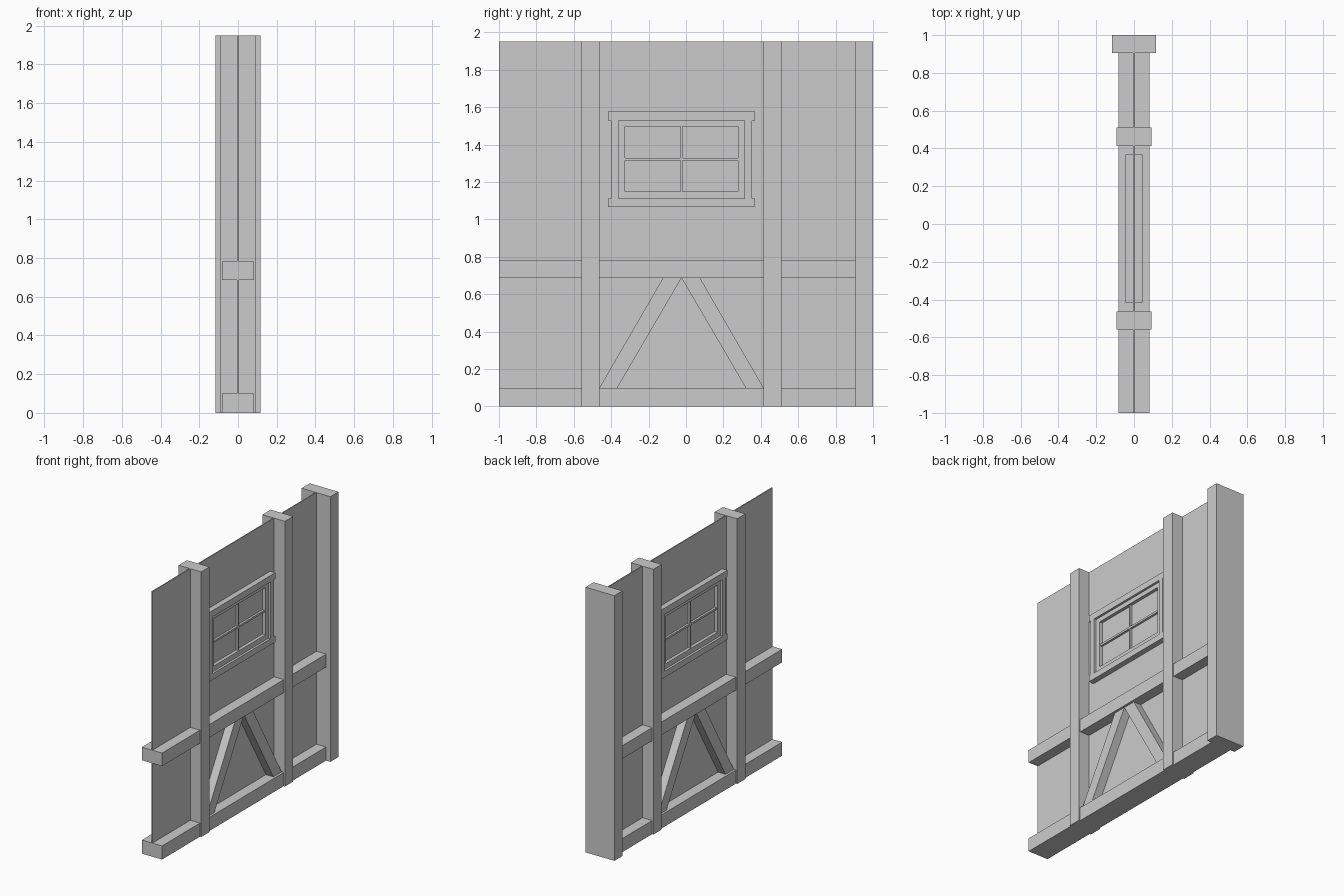
import bpy
import bmesh

if "Cube" in bpy.data.objects:
    bpy.data.objects.remove(bpy.data.objects["Cube"])

MID = -0.024  # centre line of the middle bay


def prism(name, outline, depth):
    """Extrude a (y, z) outline symmetrically about x = 0."""
    bm = bmesh.new()
    face = bm.faces.new([bm.verts.new((-depth, y, z)) for y, z in outline])
    ext = bmesh.ops.extrude_face_region(bm, geom=[face])
    moved = [g for g in ext["geom"] if isinstance(g, bmesh.types.BMVert)]
    bmesh.ops.translate(bm, verts=moved, vec=(2 * depth, 0, 0))
    bmesh.ops.recalc_face_normals(bm, faces=bm.faces)
    mesh = bpy.data.meshes.new(name)
    bm.to_mesh(mesh)
    bm.free()
    obj = bpy.data.objects.new(name, mesh)
    bpy.context.collection.objects.link(obj)
    return obj


def box(name, y0, y1, z0, z1, depth):
    return prism(name, [(y0, z0), (y1, z0), (y1, z1), (y0, z1)], depth)


def centred(name, half, z0, z1, depth):
    return box(name, MID - half, MID + half, z0, z1, depth)


# Thin plaster wall
box("wall_panel", -1, 1, 0, 1.95, 0.004)

# Upright timbers
box("corner_post", 0.906, 1.0, 0, 1.95, 0.117)
for y in (-0.511, 0.462):
    box("post", y - 0.048, y + 0.048, 0, 1.95, 0.092)

# Horizontal timbers, running between the posts
for y0, y1 in ((-1, -0.559), (-0.463, 0.414), (0.51, 0.906)):
    box("sill_beam", y0, y1, 0, 0.1, 0.082)
    box("middle_rail", y0, y1, 0.687, 0.783, 0.082)

# Diagonal braces, mirrored about the bay centre
for s in (-1, 1):
    prism("brace", [(MID + s * o, z) for o, z in
                    ((0.439, 0.1), (0.343, 0.1), (0, 0.687), (0.099, 0.687))], 0.065)

# Window casing: head, sill and two jambs
centred("window_head", 0.393, 1.53, 1.577, 0.045)
centred("window_sill", 0.393, 1.067, 1.112, 0.045)
for s in (-1, 1):
    a, b = sorted((MID + s * 0.337, MID + s * 0.377))
    box("window_jamb", a, b, 1.112, 1.53, 0.045)

# Sash frame and glazing bars
centred("sash_top", 0.337, 1.497, 1.53, 0.028)
centred("sash_bottom", 0.337, 1.112, 1.15, 0.028)
for s in (-1, 1):
    a, b = sorted((MID + s * 0.302, MID + s * 0.337))
    box("sash_side", a, b, 1.15, 1.497, 0.028)
centred("glazing_bar_vertical", 0.006, 1.15, 1.497, 0.02)
centred("glazing_bar_horizontal", 0.302, 1.314, 1.329, 0.02)
